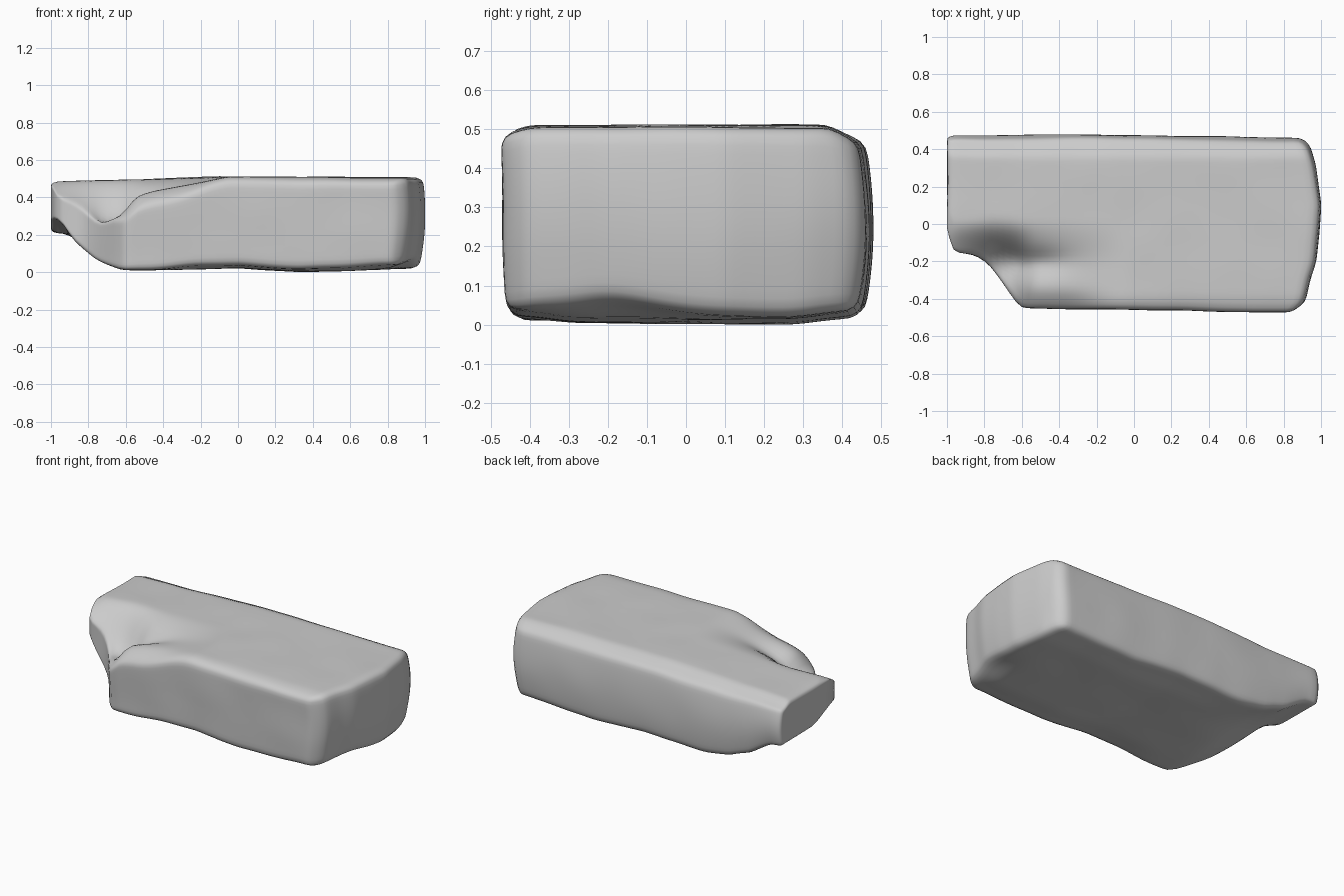
import bpy, bmesh, math
from mathutils import Vector, noise

cube = bpy.data.objects.get("Cube")
if cube:
    bpy.data.objects.remove(cube, do_unlink=True)


def curve(points, t):
    """Piecewise linear profile lookup."""
    if t <= points[0][0]:
        return points[0][1]
    for (a, p), (b, q) in zip(points, points[1:]):
        if t <= b:
            return p + (q - p) * (t - a) / (b - a)
    return points[-1][1]


def smooth(a, b, t):
    t = min(1, max(0, (t - a) / (b - a)))
    return t * t * (3 - 2 * t)


def bump(x, y, cx, cy, rx, ry):
    return math.exp(-((x - cx) / rx) ** 2 - ((y - cy) / ry) ** 2)


# Profiles of the worn block
END_INSET = [(-0.47, 0.14), (-0.42, 0.085), (-0.3, 0.06), (-0.2, 0.027), (-0.05, 0.01),
             (0.1, 0), (0.32, 0.03), (0.42, 0.06), (0.46, 0.09)]
FRONT = [(-1, -0.03), (-0.97, -0.15), (-0.85, -0.165), (-0.78, -0.21), (-0.7, -0.32),
         (-0.61, -0.45), (0, -0.46), (0.7, -0.475)]
BACK = [(-1, 0.47), (-0.2, 0.48), (0.9, 0.46)]
BOTTOM = [(-1, 0.21), (-0.92, 0.2), (-0.87, 0.16), (-0.76, 0.065), (-0.62, 0.01),
          (0, 0.025), (0.35, 0.003), (0.9, 0.022)]
TOP = [(-1, 0.485), (-0.35, 0.505), (-0.1, 0.515), (0.9, 0.51)]
BREAK = [(-1, 0.39), (-0.9, 0.36), (-0.72, 0.27), (-0.62, 0.31), (-0.55, 0.41),
         (-0.45, 0.44), (-0.25, 0.475), (-0.05, 0.515)]

HALF = Vector((1, 0.5, 0.25))
ROUND = 0.035


def shape(p):
    # Rounded box
    core = Vector([max(-h + ROUND, min(h - ROUND, c)) for c, h in zip(p, HALF)])
    d = p - core
    if d.length > 0:
        p = core + d.normalized() * ROUND
    x, v, w = p.x, p.y / HALF.y, (p.z + HALF.z) / (2 * HALF.z)
    # Overall outline, with the front left corner broken away
    front, back = curve(FRONT, x), curve(BACK, x)
    y = front + (back - front) * (v + 1) / 2
    low, top = curve(BOTTOM, x), curve(TOP, x)
    # Underside climbs sooner at the back, and undercuts the left tip
    low += 0.055 * bump(x, y, -0.68, 0.3, 0.2, 0.35)
    low += 0.09 * smooth(-0.87, -0.98, x) * smooth(0.15, -0.1, y)
    low += 0.015 * smooth(0.25, 0.45, abs(y)) * smooth(-0.5, -0.2, x)
    # Sunken break on top, with a trough behind a raised lip
    floor = min(top, curve(BREAK, x))
    floor -= 0.05 * bump(x, y, -0.56, -0.2, 0.18, 0.07)
    floor -= 0.045 * smooth(-0.33, -0.46, y) * smooth(-0.1, -0.4, x) * smooth(-0.68, -0.58, x)
    top = floor + (top - floor) * smooth(-0.24, 0.02, y)
    # Worn top edges along the back and front
    top -= 0.032 * smooth(0.37, 0.46, y) + 0.018 * smooth(-0.38, -0.48, y)
    z = low + (top - low) * w
    # Bulging right end with a chipped lower corner
    if x > 0:
        x -= x * x * (curve(END_INSET, y) + 0.08 * (w - 0.6) ** 2)
        z += 0.04 * smooth(0.78, 0.95, x) * (1 - w) * bump(y, 0, -0.22, 0, 0.2, 1)
    # Bulging back and slightly leaning front
    y -= 0.022 * smooth(0.2, 0.45, y) * (2 * w - 1) ** 2
    y += 0.013 * smooth(-0.3, -0.45, y) * (1 - w)
    q = Vector((x, y, z))
    # Slight unevenness
    return q + noise.noise_vector(q * 4) * 0.005


# Evenly divided box, then shaped
bm = bmesh.new()
bmesh.ops.create_cube(bm, size=2)
for axis, cuts in enumerate((60, 36, 20)):
    for i in range(1, cuts):
        co, no = Vector(), Vector()
        co[axis], no[axis] = 2 * i / cuts - 1, 1
        bmesh.ops.bisect_plane(bm, geom=bm.verts[:] + bm.edges[:] + bm.faces[:],
                               plane_co=co, plane_no=no)
for v in bm.verts:
    v.co = shape(Vector([c * h for c, h in zip(v.co, HALF)]))
for _ in range(2):
    bmesh.ops.smooth_vert(bm, verts=bm.verts, factor=0.4,
                          use_axis_x=True, use_axis_y=True, use_axis_z=True)
bmesh.ops.recalc_face_normals(bm, faces=bm.faces)
# Centre the block and rest it on the ground
xs = [v.co.x for v in bm.verts]
offset = Vector(((max(xs) + min(xs)) / 2, 0, min(v.co.z for v in bm.verts)))
bmesh.ops.translate(bm, verts=bm.verts, vec=-offset)

mesh = bpy.data.meshes.new("broken_stone_block")
bm.to_mesh(mesh)
bm.free()
block = bpy.data.objects.new("broken_stone_block", mesh)
bpy.context.collection.objects.link(block)

stone = bpy.data.materials.new("grey_stone")
stone.use_nodes = True
colour = (0.6, 0.6, 0.6, 1)
stone.diffuse_color = colour
stone.node_tree.nodes["Principled BSDF"].inputs["Base Color"].default_value = colour
mesh.materials.append(stone)

bpy.context.view_layer.objects.active = block
block.select_set(True)
bpy.ops.object.shade_smooth_by_angle(angle=math.radians(60))
